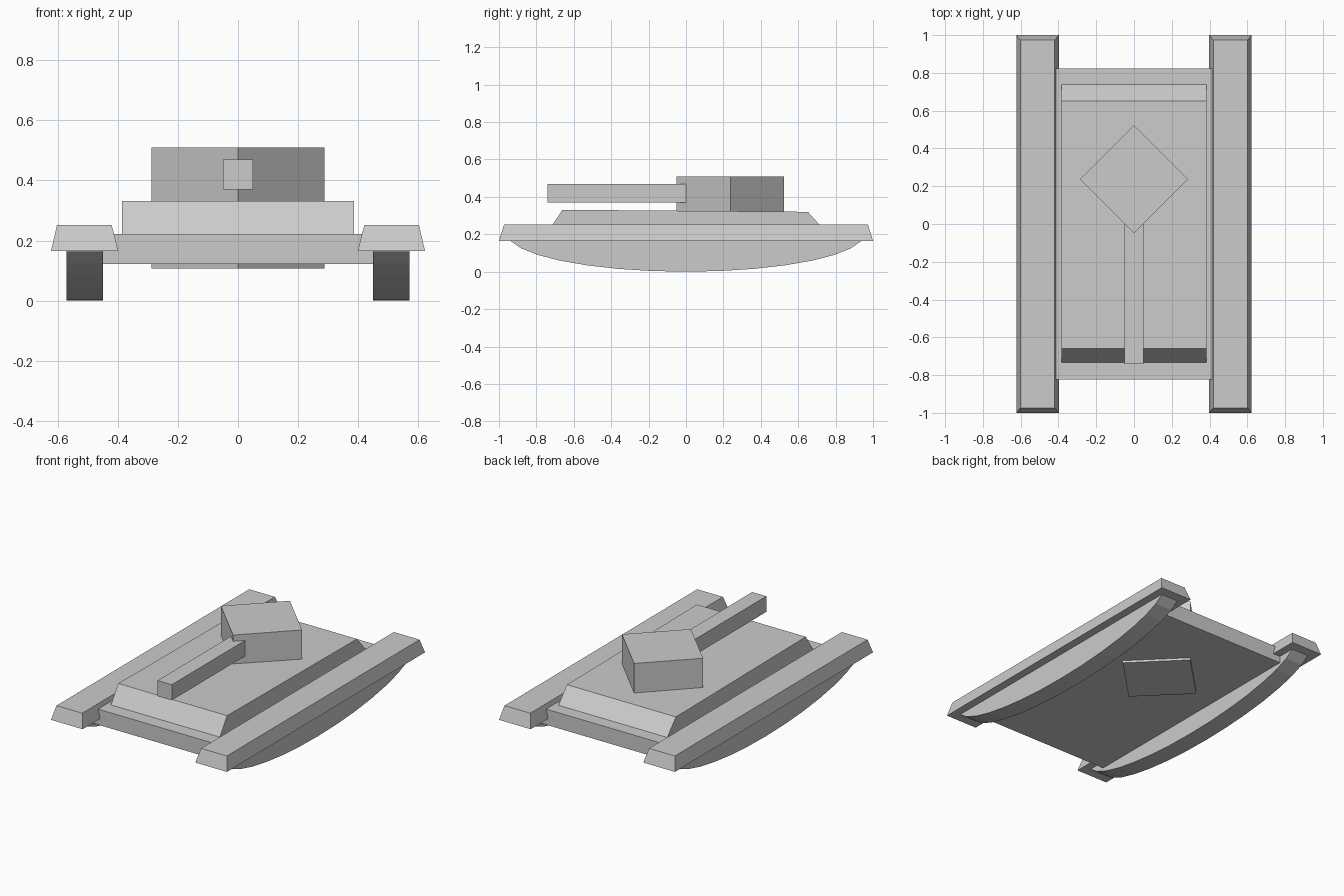
import bpy, bmesh, math

if "Cube" in bpy.data.objects:
    bpy.data.objects.remove(bpy.data.objects["Cube"])


def make(name, build):
    me = bpy.data.meshes.new(name)
    bm = bmesh.new()
    build(bm)
    bmesh.ops.recalc_face_normals(bm, faces=bm.faces)
    bm.to_mesh(me)
    bm.free()
    ob = bpy.data.objects.new(name, me)
    bpy.context.collection.objects.link(ob)
    return ob


def loft(name, a, b):
    """Solid between two matching outlines."""
    def build(bm):
        va = [bm.verts.new(p) for p in a]
        vb = [bm.verts.new(p) for p in b]
        bm.faces.new(va)
        bm.faces.new(vb)
        n = len(va)
        for i in range(n):
            j = (i + 1) % n
            bm.faces.new((va[i], va[j], vb[j], vb[i]))
    return make(name, build)


def rect(x0, x1, y0, y1, z):
    return [(x0, y0, z), (x1, y0, z), (x1, y1, z), (x0, y1, z)]


def box(name, x0, x1, y0, y1, z0, z1):
    return loft(name, rect(x0, x1, y0, y1, z0), rect(x0, x1, y0, y1, z1))


def side_profile(name, x0, x1, pts):
    return loft(name, [(x0, y, z) for y, z in pts], [(x1, y, z) for y, z in pts])


# Hull slab and sloped deck
box("hull_floor", -0.46, 0.46, -0.823, 0.823, 0.122, 0.222)
side_profile("upper_hull", -0.385, 0.385,
             [(-0.735, 0.22), (-0.66, 0.331), (0.652, 0.32), (0.745, 0.215)])

# Diamond turret passing down through the hull
R, CY = 0.287, 0.237
diamond = [(0, CY - R), (R, CY), (0, CY + R), (-R, CY)]
loft("turret", [(x, y, 0.107) for x, y in diamond], [(x, y, 0.51) for x, y in diamond])
box("barrel", -0.05, 0.05, -0.74, 0.0, 0.37, 0.47)

# Rocker-shaped tracks with bevelled fenders on both sides
arc = []
for k in range(-8, 9):
    t = k * math.pi / 16
    arc.append((0.955 * math.sin(t), 0.203 * (1 - math.cos(t))))
for side, s in (("left", -1), ("right", 1)):
    side_profile(side + "_track", s * 0.449, s * 0.57, arc)
    loft(side + "_fender",
         rect(s * 0.398, s * 0.622, -1, 1, 0.165),
         rect(s * 0.42, s * 0.602, -0.973, 0.973, 0.251))
